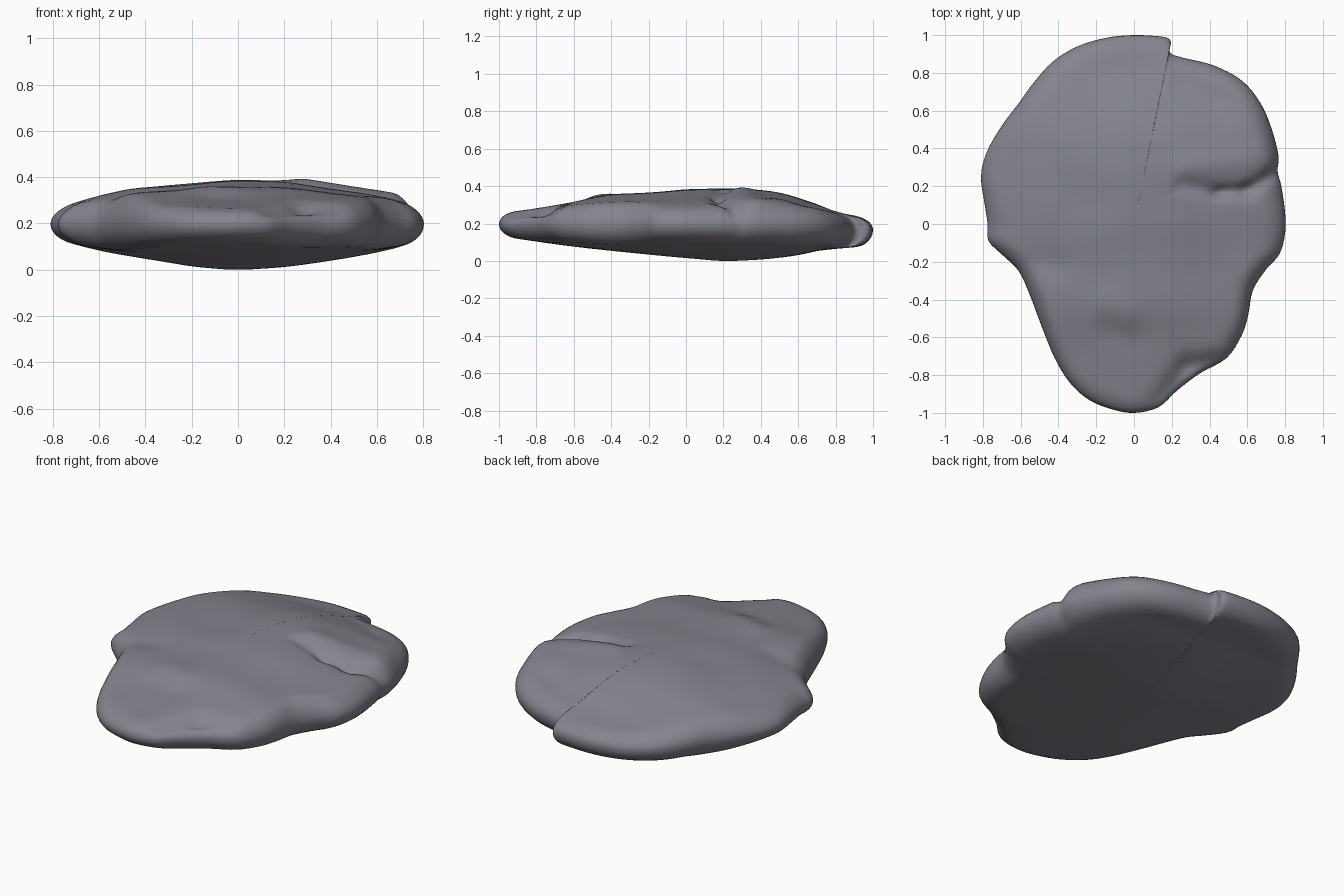
import bpy, bmesh, math
from mathutils import Vector, noise

if "Cube" in bpy.data.objects:
    bpy.data.objects.remove(bpy.data.objects["Cube"])

# Outline seen from above, counter-clockwise from the front tip
OUTLINE = [(0, -1), (.13, -.97), (.23, -.88), (.35, -.79), (.49, -.71), (.57, -.59), (.605, -.48),
           (.63, -.35), (.70, -.24), (.77, -.16), (.80, -.05), (.80, .06), (.78, .2), (.76, .28),
           (.765, .36), (.73, .5), (.67, .64), (.57, .76), (.42, .84), (.26, .88), (.2, .9),
           (.187, .93), (.195, .965), (.16, .99), (0, 1), (-.15, .985), (-.3, .94), (-.43, .86),
           (-.53, .75), (-.61, .64), (-.70, .52), (-.78, .38), (-.81, .25), (-.79, .1),
           (-.775, 0), (-.77, -.09), (-.69, -.17), (-.61, -.25), (-.55, -.38), (-.49, -.54),
           (-.42, -.71), (-.34, -.84), (-.24, -.93), (-.12, -.98)]
# Crown and belly height over the rim: lengthwise (y) and crosswise (x)
TOP_Y = [(-.92, 0), (-.75, .02), (-.6, .05), (-.45, .09), (-.2, .1), (0, .12), (.3, .125),
         (.5, .105), (.7, .035), (.85, 0)]
BOT_Y = [(-.95, 0), (-.6, .05), (-.2, .095), (.2, .13), (.45, .12), (.6, .1), (.75, .06), (.95, .02)]
TOP_X = [(-.77, 0), (-.6, .42), (-.45, .7), (-.2, .86), (0, 1), (.2, .96), (.4, .7), (.65, .4), (.78, .05)]
BOT_X = [(-.77, 0), (-.6, .34), (-.4, .6), (-.2, .87), (0, 1), (.2, .92), (.4, .68), (.6, .4), (.77, .1)]
# Surface dents and lumps along segments: x1, y1, x2, y2, width, height
MARKS = [(.25, .21, .45, .17, .035, -.022), (.45, .17, .60, .18, .035, -.03), (.60, .18, .76, .28, .035, -.03),
         (.30, .30, .70, .34, .08, .022), (.14, -.92, .28, -.75, .05, -.03), (.28, -.75, .42, -.72, .04, -.03),
         (-.15, -.42, -.05, -.48, .08, .012), (-.12, -.57, .0, -.6, .08, -.012),
         (-.65, -.2, -.4, -.22, .07, -.012), (.25, .75, .45, .66, .05, -.015), (.55, .5, .7, .4, .07, .012)]


def curve(table, t):
    if t <= table[0][0]:
        return table[0][1]
    for (a, va), (b, vb) in zip(table, table[1:]):
        if t <= b:
            return va + (vb - va) * (t - a) / (b - a)
    return table[-1][1]


def soft(table, t):
    return sum(curve(table, t + k * .03) for k in range(-2, 3)) / 5


def mark(x, y, m):
    a, b, p = Vector(m[0:2]), Vector(m[2:4]), Vector((x, y))
    d = b - a
    t = max(0, min(1, (p - a).dot(d) / d.length_squared))
    return m[5] * math.exp(-((p - a - d * t).length / m[4]) ** 2)


def spline(points, steps):
    out, n = [], len(points)
    for i in range(n):
        p0, p1, p2, p3 = (Vector(points[(i + k) % n]) for k in (-1, 0, 1, 2))
        for s in range(steps):
            t = s / steps
            out.append(.5 * (2 * p1 + (p2 - p0) * t + (2 * p0 - 5 * p1 + 4 * p2 - p3) * t * t
                             + (3 * p1 - p0 - 3 * p2 + p3) * t ** 3))
    return out


def height(x, y, edge, side):
    # Rounded rim of about 0.07 radius, plus crown or belly
    q = min(edge / .1, 1)
    rim = math.sqrt(max(0, 1 - (1 - q) ** 2))
    mid = .2 - .03 * max(0, min(1, (y - .7) / .25))
    if side > 0:
        lift = soft(TOP_Y, y) * soft(TOP_X, x) + sum(mark(x, y, m) for m in MARKS)
        lift += .006 * noise.noise(Vector((x * 4, y * 4, 1)))
    else:
        lift = soft(BOT_Y, y) * soft(BOT_X, x) + .004 * noise.noise(Vector((x * 3, y * 3, 7)))
    return mid + side * rim * (.07 + lift)


# Stone: concentric rings from the rim inward, closed above and below
ring_pts = spline(OUTLINE, 4)
N = len(ring_pts)
fractions = [1 - .16 * (k / 8) ** 2 for k in range(9)] + [.84 * (1 - k / 24) for k in range(1, 24)]
bm = bmesh.new()


def make_ring(f, side):
    ring = []
    for p in ring_pts:
        q = p * f
        ring.append(bm.verts.new((q.x, q.y, height(q.x, q.y, (1 - f) * p.length, side))))
    return ring


rim_ring = make_ring(1, 1)
for side in (1, -1):
    prev = rim_ring
    for f in fractions[1:]:
        ring = make_ring(f, side)
        for i in range(N):
            j = (i + 1) % N
            bm.faces.new((prev[i], prev[j], ring[j], ring[i]))
        prev = ring
    centre = bm.verts.new((0, 0, height(0, 0, 1, side)))
    for i in range(N):
        bm.faces.new((prev[i], prev[(i + 1) % N], centre))
for _ in range(2):
    bmesh.ops.smooth_vert(bm, verts=bm.verts, factor=.3, use_axis_x=False, use_axis_y=False, use_axis_z=True)
bmesh.ops.recalc_face_normals(bm, faces=bm.faces)
low = min(v.co.z for v in bm.verts)
for v in bm.verts:
    v.co.z -= low
for face in bm.faces:
    face.smooth = True

mesh = bpy.data.meshes.new("flat_stone")
bm.to_mesh(mesh)
bm.free()
stone = bpy.data.objects.new("flat_stone", mesh)
bpy.context.collection.objects.link(stone)
grey = bpy.data.materials.new("slate grey")
grey.diffuse_color = (.23, .235, .27, 1)
grey.use_nodes = True
grey.node_tree.nodes["Principled BSDF"].inputs["Base Color"].default_value = grey.diffuse_color
mesh.materials.append(grey)
